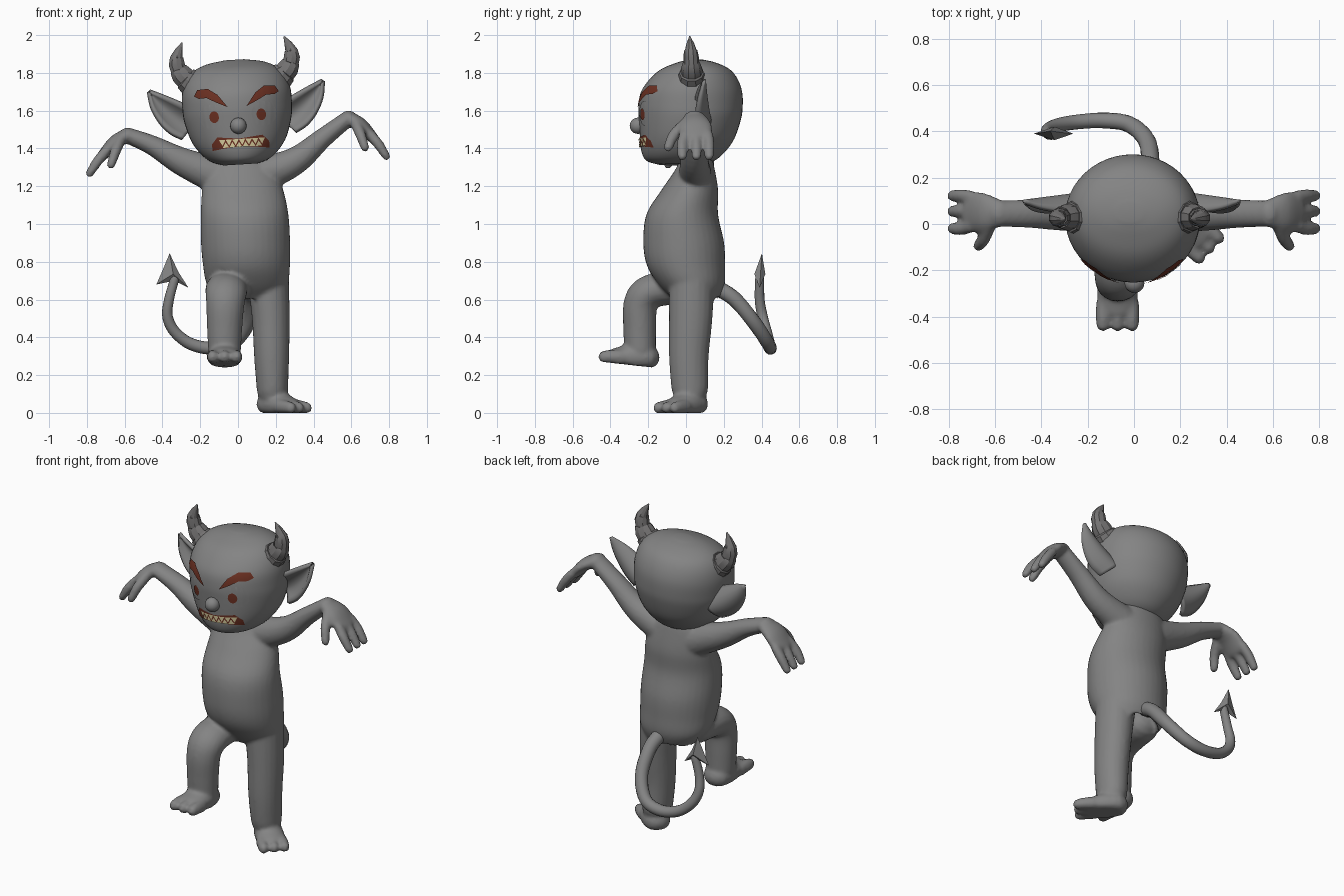
import bpy, bmesh, math
from mathutils import Vector, Matrix
from mathutils.bvhtree import BVHTree

if "Cube" in bpy.data.objects:
    bpy.data.objects.remove(bpy.data.objects["Cube"])


def material(name, rgb):
    m = bpy.data.materials.new(name)
    m.diffuse_color = (*rgb, 1)
    m.use_nodes = True
    m.node_tree.nodes["Principled BSDF"].inputs["Base Color"].default_value = m.diffuse_color
    return m


GREY = material("body grey", (0.23, 0.23, 0.23))
HORN = material("horn grey", (0.17, 0.165, 0.165))
BROWN = material("red brown", (0.15, 0.03, 0.016))
CREAM = material("tooth cream", (0.72, 0.64, 0.36))

# The head leans slightly to one side
PIVOT = Vector((0, 0, 1.55))
TILT = Matrix.Translation(PIVOT) @ Matrix.Rotation(-0.062, 4, 'Y') @ Matrix.Translation(-PIVOT)


def finish(bm, name, mat, matrix=None, angle=50, recalc=True):
    if matrix:
        bm.transform(matrix)
    if recalc:
        bmesh.ops.recalc_face_normals(bm, faces=bm.faces[:])
    me = bpy.data.meshes.new(name)
    bm.to_mesh(me)
    bm.free()
    me.materials.append(mat)
    ob = bpy.data.objects.new(name, me)
    bpy.context.collection.objects.link(ob)
    bpy.ops.object.select_all(action='DESELECT')
    ob.select_set(True)
    bpy.context.view_layer.objects.active = ob
    bpy.ops.object.shade_smooth_by_angle(angle=math.radians(angle))
    return ob


def spline(pts, sub):
    P = [Vector(p) for p in pts]
    if sub == 1:
        return P
    P = [P[0] * 2 - P[1]] + P + [P[-1] * 2 - P[-2]]
    out = []
    for a, b, c, d in zip(P, P[1:], P[2:], P[3:]):
        for k in range(sub):
            t = k / sub
            out.append((b * 2 + (c - a) * t + (a * 2 - b * 5 + c * 4 - d) * t * t
                        + (b * 3 - a - c * 3 + d) * t ** 3) * 0.5)
    return out + [P[-2]]


def loft(bm, pts, side=(1, 0, 0), sub=5, seg=20, axis=None, rounded=True):
    """Skin elliptical sections (x, y, z, radius along side, other radius)."""
    S = spline(pts, sub)
    rings = []
    for i, s in enumerate(S):
        c = Vector(s[:3])
        t = Vector(axis) if axis else (Vector(S[min(i + 1, len(S) - 1)][:3])
                                       - Vector(S[max(i - 1, 0)][:3])).normalized()
        v = t.cross(Vector(side)).normalized()
        rings.append((c, v.cross(t), v, s[3], s[4], t))
    if rounded:
        for end, sign in ((0, -1), (-1, 1)):
            c, u, v, a, b, t = rings[end]
            for ang in (30, 58, 80):
                k, h = math.cos(math.radians(ang)), math.sin(math.radians(ang))
                r = (c + t * sign * min(a, b) * h, u, v, a * k, b * k, t)
                rings.insert(0 if sign < 0 else len(rings), r)
    loops = [[bm.verts.new(c + u * a * math.cos(2 * math.pi * k / seg) + v * b * math.sin(2 * math.pi * k / seg))
              for k in range(seg)] for c, u, v, a, b, t in rings]
    for A, B in zip(loops, loops[1:]):
        for k in range(seg):
            bm.faces.new((A[k], A[(k + 1) % seg], B[(k + 1) % seg], B[k]))
    bm.faces.new(loops[0][::-1])
    bm.faces.new(loops[-1])


# ---- body: torso, limbs, hands and feet fused into one skin ----
body = bmesh.new()
loft(body, [(0, .05, 1.38, .12, .08), (.01, .05, 1.30, .18, .1), (.025, .02, 1.18, .215, .15),
            (.035, -.02, 1.05, .232, .19), (.04, -.012, .9, .236, .214), (.045, 0, .78, .23, .207),
            (.05, .03, .68, .215, .175), (.06, .055, .6, .165, .12)], seg=36, axis=(0, 0, 1))

# Arms and drooping hands (left one hangs lower)
for s, d in ((1, 0), (-1, -.09)):
    loft(body, [(s * .1, .05, 1.25, .09, .1), (s * .3, .045, 1.332, .075, .074),
                (s * .45, .045, 1.455 + d * .45, .062, .053), (s * .585, .045, 1.56 + d, .056, .042)], side=(0, 1, 0))
    loft(body, [(s * .58, .045, 1.562 + d, .06, .038), (s * .65, .05, 1.525 + d, .085, .036),
                (s * .71, .053, 1.46 + d, .09, .03)], side=(0, 1, 0))
    for y0, y1 in ((.115, .122), (.052, .055), (-.008, -.02)):
        loft(body, [(s * .70, y0, 1.475 + d, .029, .027), (s * .745, y1, 1.42 + d, .029, .027),
                    (s * .785, y1, 1.358 + d, .025, .022)], side=(0, 1, 0), seg=12)
    loft(body, [(s * .625, -.005, 1.53 + d, .032, .03), (s * .65, -.065, 1.47 + d, .03, .028),
                (s * .672, -.095, 1.405 + d, .025, .023)], side=(0, 1, 0), seg=12)

# Standing leg and raised leg
loft(body, [(.16, .03, .7, .11, .12), (.174, .025, .5, .1, .115), (.178, .015, .3, .093, .105),
            (.182, .02, .14, .084, .098), (.186, .02, .1, .08, .09)])
loft(body, [(-.05, 0, .665, .11, .09), (-.06, -.14, .655, .112, .09), (-.064, -.215, .625, .108, .09),
            (-.068, -.243, .56, .1, .09), (-.071, -.245, .44, .093, .087), (-.071, -.243, .33, .087, .084)])

# Feet, each with three toes and a flat sole
for place in (Matrix.Translation((.19, .025, 0)) @ Matrix.Rotation(math.radians(46), 4, 'Z') @ Matrix.Scale(.95, 4),
              Matrix.Translation((-.071, -.245, .248)) @ Matrix.Rotation(-.11, 4, 'X')):
    n0 = len(body.verts)
    loft(body, [(0, .03, .05, .083, .07), (0, -.04, .045, .088, .075), (0, -.125, .035, .085, .05)])
    for x in (-.06, 0, .06):
        loft(body, [(x, -.1, .035, .033, .04), (x * 1.03, -.15, .032, .033, .038),
                    (x * 1.05, -.193, .027, .03, .034)], seg=14)
    for v in list(body.verts)[n0:]:
        v.co.z = max(v.co.z, 0)
        v.co = place @ v.co
ob = finish(body, "body", GREY)
rm = ob.modifiers.new("fuse", 'REMESH')
rm.mode, rm.voxel_size, rm.use_smooth_shade = 'VOXEL', 0.011, True
sm = ob.modifiers.new("soften", 'SMOOTH')
sm.factor, sm.iterations = 0.5, 4

# ---- head: stacked sections (z, half width, front y, back y) ----
head = bmesh.new()
rows = [(1.315, .09, -.15, .08), (1.335, .15, -.21, .15), (1.38, .205, -.235, .205), (1.45, .252, -.243, .255),
        (1.55, .283, -.25, .29), (1.62, .29, -.252, .3), (1.7, .288, -.238, .297), (1.77, .265, -.19, .272),
        (1.82, .222, -.13, .23), (1.853, .15, -.05, .16), (1.87, .05, .01, .09)]
loft(head, [(0, (f + b) / 2, z, w, (b - f) / 2) for z, w, f, b in rows],
     seg=48, axis=(0, 0, 1), rounded=False)
surface = BVHTree.FromBMesh(head)
finish(head, "head", GREY, TILT, 80)

# Nose
bm = bmesh.new()
bmesh.ops.create_uvsphere(bm, u_segments=20, v_segments=12, radius=.043, matrix=Matrix.Translation((0, -.255, 1.52)))
finish(bm, "nose", GREY, TILT)


def decal(name, outlines, mat, lift):
    """Thin plates pressed onto the front of the head."""
    bm = bmesh.new()
    for pts in outlines:
        bm.faces.new([bm.verts.new((x, 0, z)) for x, z in pts])
    bmesh.ops.triangulate(bm, faces=bm.faces[:])
    bmesh.ops.subdivide_edges(bm, edges=bm.edges[:], cuts=4, use_grid_fill=True)
    for v in bm.verts:
        hit = surface.ray_cast(Vector((v.co.x, -2, v.co.z)), Vector((0, 1, 0)))[0]
        v.co.y = (hit.y if hit else -.1) - lift
    for f in bm.faces:
        f.normal_update()
        if f.normal.y > 0:
            f.normal_flip()
    finish(bm, name, mat, TILT, recalc=False)


def both(pts):
    return [pts, [(-x, z) for x, z in pts]]


def oval(cx, cz, rx, rz, n=20):
    return [(cx + rx * math.cos(2 * math.pi * k / n), cz + rz * math.sin(2 * math.pi * k / n)) for k in range(n)]


# Face: eyes, pupils, frowning brows, snarling mouth with teeth
decal("eyes", both(oval(.14, 1.578, .066, .066)), GREY, .004)
decal("pupils", both(oval(.125, 1.573, .025, .031)), BROWN, .008)
decal("brows", both([(.225, 1.69), (.205, 1.722), (.15, 1.725), (.1, 1.69), (.05, 1.622),
                     (.11, 1.65), (.16, 1.677), (.2, 1.675)]), BROWN, .009)
decal("mouth", [[(-.145, 1.395), (-.145, 1.43), (-.115, 1.465), (0, 1.452), (.125, 1.465), (.158, 1.43),
                 (.158, 1.395), (.105, 1.402), (0, 1.412), (-.095, 1.402)]], BROWN, .004)
upper = [[(x - .017, 1.45), (x + .017, 1.45), (x, 1.418)] for x in (-.09, -.055, -.02, .015, .05, .085, .12)]
lower = [[(x - .017, 1.408), (x, 1.436), (x + .017, 1.408)] for x in (-.0725, -.0375, -.0025, .0325, .0675, .1025)]
decal("teeth", upper + lower, CREAM, .008)

# Ears: cupped leaf shells (x, z, half width)
for s in (1, -1):
    bm = bmesh.new()
    grid = []
    for x, z, w in spline([(.24, 1.53, .085), (.30, 1.565, .085), (.36, 1.612, .072),
                           (.42, 1.672, .043), (.462, 1.732, .003)], 4):
        row = []
        for k in range(9):
            q = k / 4 - 1
            row.append(bm.verts.new((s * (x - .70 * w * q), .125 - .75 * w * q * q - .03 * (x - .24) / .22,
                                     z + .71 * w * q)))
        grid.append(row)
    for A, B in zip(grid, grid[1:]):
        for k in range(8):
            bm.faces.new((A[k], A[k + 1], B[k + 1], B[k]))
    ob = finish(bm, "ear", GREY, TILT)
    so = ob.modifiers.new("thickness", 'SOLIDIFY')
    so.thickness, so.offset = .022, 0

# Horns: stepped rings
for s in (1, -1):
    bm = bmesh.new()
    path = spline([(s * .215, .03, 1.745, .08, .08), (s * .262, .03, 1.785, .066, .068),
                   (s * .298, .028, 1.835, .046, .05), (s * .304, .025, 1.9, .035, .037),
                   (s * .27, .02, 1.978, .003, .003)], 2)
    pts = []
    for i, p in enumerate(path):
        pts.append(tuple(p))
        if i % 2 == 0 and 0 < i < 8:
            d = (path[i + 1] - p) * .08
            pts.append((p[0] + d[0], p[1] + d[1], p[2] + d[2], p[3] * .88, p[4] * .88))
    loft(bm, pts, side=(0, 1, 0), sub=1, seg=10, rounded=False)
    finish(bm, "horn", HORN, TILT, 30)

# Tail with a flat spade tip
bm = bmesh.new()
tail = [(.06, .17, .66), (.07, .26, .6), (.055, .36, .48), (-.02, .43, .375), (-.13, .447, .342), (-.25, .44, .365),
        (-.335, .425, .43), (-.373, .405, .51), (-.365, .39, .6), (-.335, .39, .71)]
loft(bm, [(*p, .042 - .002 * i, .042 - .002 * i) for i, p in enumerate(tail)], side=(.3, .1, 1) and (.5, -.8, .1), seg=14)
finish(bm, "tail", GREY)
bm = bmesh.new()
rim = [bm.verts.new((x, y, z)) for x, y, z in
       ((-.362, .402, .845), (-.315, .395, .745), (-.262, .39, .662), (-.335, .39, .7), (-.432, .39, .68), (-.395, .395, .765))]
for y in (.362, .42):
    c = bm.verts.new((-.343, y, .735))
    for k in range(6):
        bm.faces.new((rim[k], rim[(k + 1) % 6], c))
finish(bm, "tail_tip", GREY)
